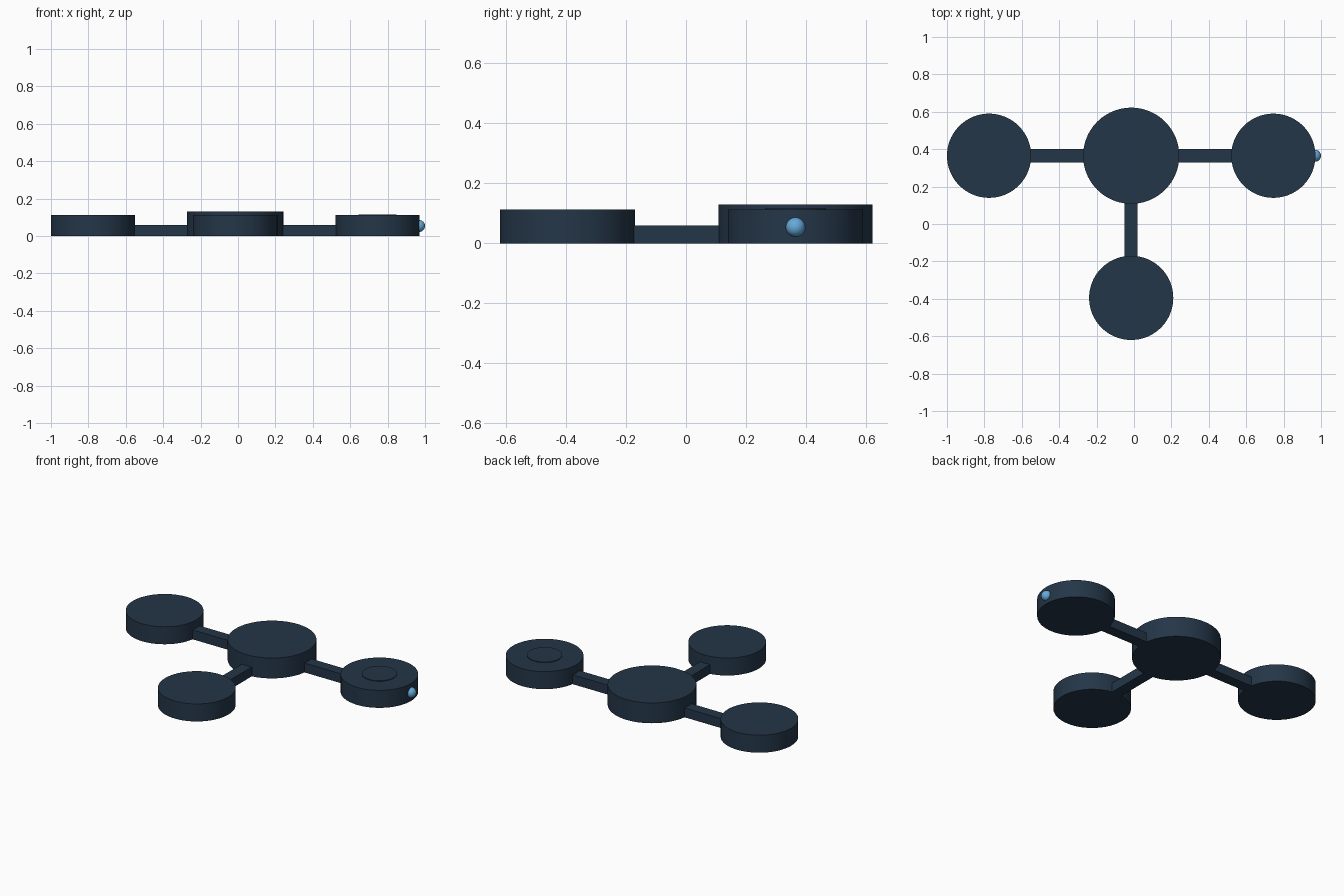
import bpy
import math
from mathutils import Vector

cube = bpy.data.objects.get("Cube")
if cube:
    bpy.data.objects.remove(cube, do_unlink=True)


def make_material(name, rgb):
    mat = bpy.data.materials.new(name)
    mat.use_nodes = True
    color = (*rgb, 1.0)
    mat.diffuse_color = color
    mat.node_tree.nodes["Principled BSDF"].inputs["Base Color"].default_value = color
    return mat


navy = make_material("dark_navy", (0.0176, 0.0369, 0.0648))
sky = make_material("sky_blue", (0.13, 0.40, 0.71))


def finish(name, mat):
    obj = bpy.context.object
    obj.name = name
    obj.data.materials.append(mat)
    bpy.ops.object.shade_smooth_by_angle(angle=math.radians(35))
    return obj


def disc(name, center, radius, bottom, top):
    bpy.ops.mesh.primitive_cylinder_add(
        vertices=96, radius=radius, depth=top - bottom,
        location=(center.x, center.y, (bottom + top) / 2))
    return finish(name, navy)


# Central hub
hub_center = Vector((-0.015, 0.365))
hub_radius, pod_radius, reach = 0.257, 0.225, 0.76
disc("hub", hub_center, hub_radius, 0, 0.13)

# Three outer pods, each joined to the hub by a flat bar
arm_start, arm_end = hub_radius - 0.02, reach - pod_radius + 0.02
arm_height = 0.06
directions = {"left": Vector((1, 0)), "right": Vector((-1, 0)), "front": Vector((0, -1))}
for side, direction in directions.items():
    disc(side + "_pod", hub_center + direction * reach, pod_radius, 0, 0.112)
    middle = hub_center + direction * (arm_start + arm_end) / 2
    bpy.ops.mesh.primitive_cube_add(size=1, location=(middle.x, middle.y, arm_height / 2))
    arm = bpy.context.object
    arm.scale = (arm_end - arm_start, 0.07, arm_height)
    arm.rotation_euler.z = math.atan2(direction.y, direction.x)
    finish(side + "_arm", navy)

# Thin raised button on the left pod
left_center = hub_center + directions["left"] * reach
disc("top_button", left_center, 0.102, 0.10, 0.116)

# Indicator bead on the outer edge of the left pod
bpy.ops.mesh.primitive_uv_sphere_add(
    segments=32, ring_count=16, radius=0.032,
    location=(left_center.x + pod_radius - 0.002, left_center.y, 0.054))
finish("indicator_bead", sky)
